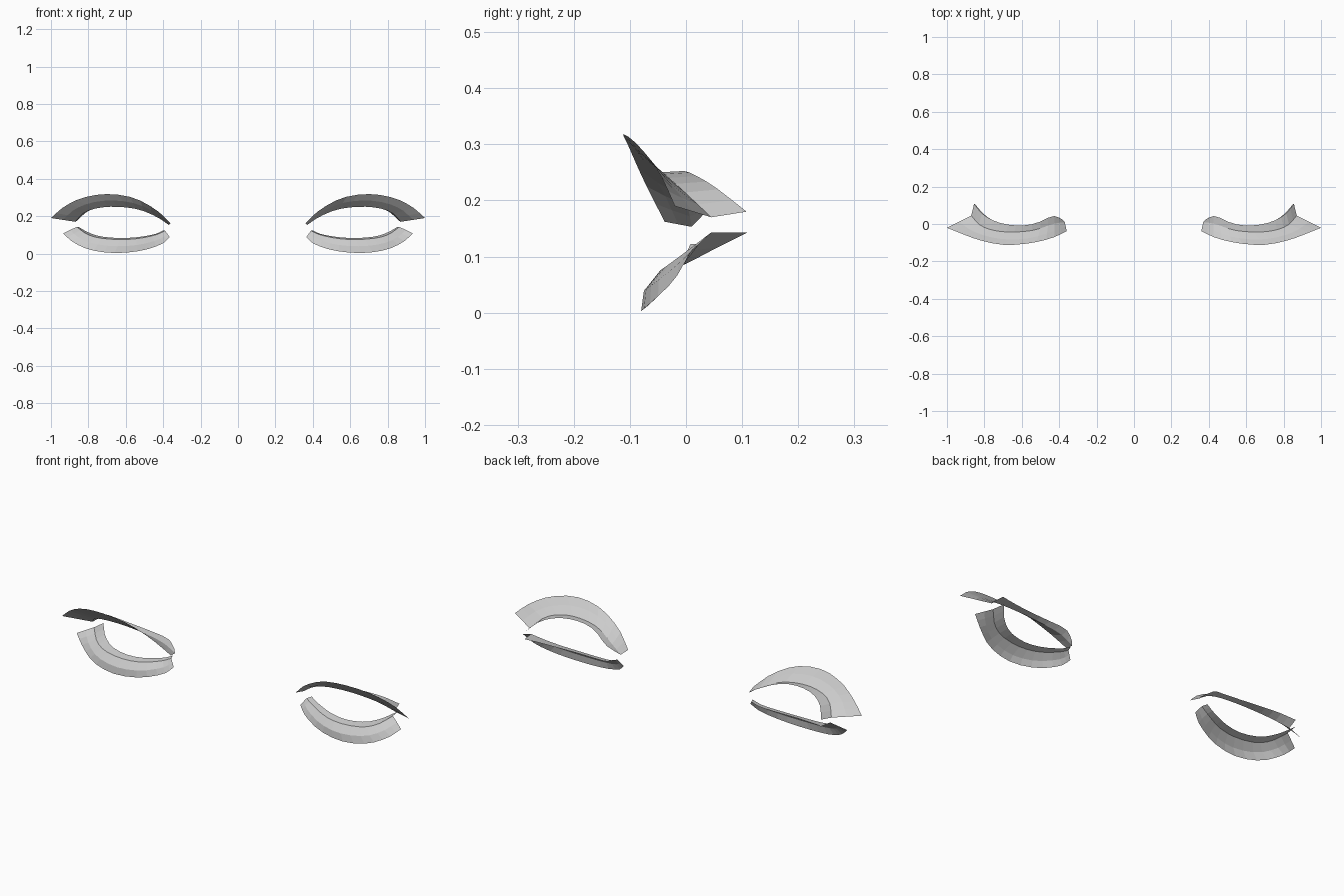
import bpy
from mathutils import Vector

if "Cube" in bpy.data.objects:
    bpy.data.objects.remove(bpy.data.objects["Cube"])

SEGMENTS = 14


def spline(points, t):
    """Catmull-Rom position along a list of points, t in 0..1."""
    p = [Vector(q) for q in points]
    p = [2 * p[0] - p[1]] + p + [2 * p[-1] - p[-2]]
    f = t * (len(points) - 1)
    i = min(int(f), len(points) - 2)
    u = f - i
    a, b, c, d = p[i:i + 4]
    return 0.5 * (2 * b + (c - a) * u + (2 * a - 5 * b + 4 * c - d) * u ** 2
                  + (3 * b - a - 3 * c + d) * u ** 3)


def lash_strip(name, outer, lid, back, bulge):
    """Loft a flared fringe (outer to lid) and a shelf (lid to back), mirrored."""
    verts, faces = [], []
    for k in range(SEGMENTS + 1):
        t = k / SEGMENTS
        o, m, b = (spline(row, t) for row in (outer, lid, back))
        middle = (o + m) / 2 + Vector((0, -bulge, 0)) * (4 * t * (1 - t))
        verts += [o, middle, m, b]
    for k in range(SEGMENTS):
        for r in range(3):
            i = k * 4 + r
            faces.append((i, i + 4, i + 5, i + 1))
    mesh = bpy.data.meshes.new(name)
    mesh.from_pydata(verts, [], faces)
    obj = bpy.data.objects.new(name, mesh)
    bpy.context.collection.objects.link(obj)
    mirror = obj.modifiers.new("other_eye", 'MIRROR')
    mirror.use_mirror_merge = False
    return obj


# Upper lashes: flare up and forward, shelf runs back level
lash_strip(
    "upper_lashes",
    outer=[(.36, -.038, .162), (.44, -.075, .235), (.56, -.103, .298),
           (.70, -.111, .318), (.83, -.085, .298), (.93, -.048, .25),
           (1.0, -.02, .19)],
    lid=[(.37, .01, .153), (.435, 0, .196), (.53, -.032, .235),
         (.64, -.043, .25), (.74, -.036, .245), (.82, -.008, .22),
         (.87, .045, .17)],
    back=[(.385, .025, .168), (.435, .042, .2), (.53, .002, .238),
          (.63, -.008, .252), (.73, .01, .248), (.805, .05, .225),
          (.855, .108, .18)],
    bulge=.006)

# Lower lashes: flare down and forward, shelf rises toward the outer corner
lash_strip(
    "lower_lashes",
    outer=[(.365, -.008, .088), (.41, -.03, .05), (.52, -.065, .015),
           (.66, -.08, .003), (.79, -.06, .02), (.88, -.02, .06),
           (.935, .007, .108)],
    lid=[(.39, .008, .122), (.44, -.005, .1), (.53, -.035, .081),
         (.63, -.046, .075), (.74, -.035, .083), (.81, -.005, .105),
         (.862, .045, .143)],
    back=[(.40, .035, .124), (.445, .025, .104), (.535, 0, .088),
          (.63, -.01, .083), (.73, .008, .091), (.80, .05, .113),
          (.853, .11, .143)],
    bulge=.012)
